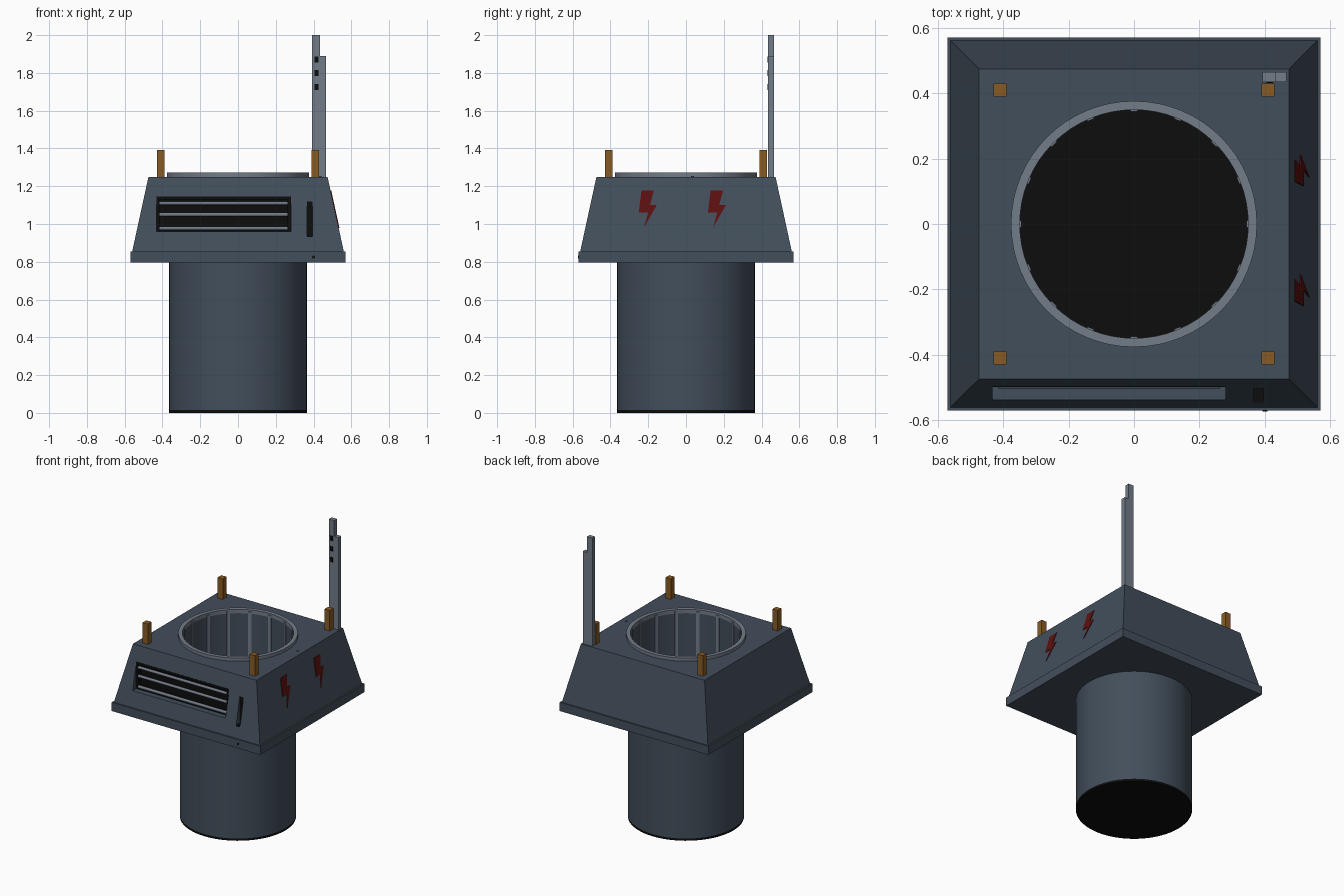
import bpy, bmesh, math
from mathutils import Matrix, Vector

if "Cube" in bpy.data.objects:
    bpy.data.objects.remove(bpy.data.objects["Cube"])


def material(name, r, g, b):
    m = bpy.data.materials.new(name)
    m.use_nodes = True
    m.diffuse_color = (r, g, b, 1)
    m.node_tree.nodes["Principled BSDF"].inputs["Base Color"].default_value = (r, g, b, 1)
    return m


SLATE = material("slate", 0.055, 0.077, 0.105)
GREY = material("light_grey", 0.17, 0.20, 0.245)
BLACK = material("black", 0.004, 0.004, 0.004)
ORANGE = material("burnt_orange", 0.25, 0.105, 0.017)
RED = material("dark_red", 0.11, 0.005, 0.005)


def finish(name, bm, mat, smooth=False):
    bmesh.ops.recalc_face_normals(bm, faces=bm.faces)
    mesh = bpy.data.meshes.new(name)
    bm.to_mesh(mesh)
    bm.free()
    ob = bpy.data.objects.new(name, mesh)
    bpy.context.collection.objects.link(ob)
    mesh.materials.append(mat)
    bpy.ops.object.select_all(action="DESELECT")
    ob.select_set(True)
    bpy.context.view_layer.objects.active = ob
    if smooth:
        bpy.ops.object.shade_smooth_by_angle(angle=math.radians(35))
    return ob


def box(name, x, y, z, mat, turn=0):
    """Box spanning the given (low, high) ranges, turned about z at the origin."""
    bm = bmesh.new()
    bmesh.ops.create_cube(bm, size=1)
    for v in bm.verts:
        v.co = Vector([(r[0] + r[1]) / 2 + c * (r[1] - r[0]) for r, c in zip((x, y, z), v.co)])
    bm.transform(Matrix.Rotation(turn, 4, "Z"))
    return finish(name, bm, mat)


def rod(name, radius, length, centre, axis, mat, segments=16):
    bm = bmesh.new()
    bmesh.ops.create_cone(bm, cap_ends=True, segments=segments, radius1=radius,
                          radius2=radius, depth=length)
    turn = Vector((0, 0, 1)).rotation_difference(Vector(axis)).to_matrix().to_4x4()
    bm.transform(Matrix.Translation(centre) @ turn)
    return finish(name, bm, mat, True)


def lathe(name, inner, outer, low, high, mat, segments=64):
    """Hollow round ring or tube."""
    bm = bmesh.new()
    rings = []
    for i in range(segments):
        a = math.tau * i / segments
        rings.append([bm.verts.new((r * math.cos(a), r * math.sin(a), z))
                      for r, z in ((inner, low), (outer, low), (outer, high), (inner, high))])
    for i in range(segments):
        p, q = rings[i - 1], rings[i]
        for k in range(4):
            bm.faces.new((p[k - 1], q[k - 1], q[k], p[k]))
    return finish(name, bm, mat, True)


def cut(target, cutter):
    cutter.hide_render = True
    mod = target.modifiers.new("cut", "BOOLEAN")
    mod.operation = "DIFFERENCE"
    mod.solver = "EXACT"
    mod.object = cutter
    bpy.context.view_layer.objects.active = target
    bpy.ops.object.modifier_apply(modifier=mod.name)
    bpy.data.objects.remove(cutter)


# Tapered square housing with a flange round its foot
bm = bmesh.new()
layers = []
for half, z in ((0.57, 0.795), (0.57, 0.855), (0.56, 0.855), (0.474, 1.25)):
    layers.append([bm.verts.new((sx * half, sy * half, z))
                   for sx, sy in ((-1, -1), (1, -1), (1, 1), (-1, 1))])
for a, b in zip(layers, layers[1:]):
    for k in range(4):
        bm.faces.new((a[k - 1], a[k], b[k], b[k - 1]))
bm.faces.new(layers[0])
bm.faces.new(layers[-1])
housing = finish("housing", bm, SLATE)
VENT_X, VENT_Z = (-0.432, 0.28), (0.96, 1.146)
SLOT_X, SLOT_Z = (0.365, 0.395), (0.93, 1.12)
cut(housing, rod("well_cutter", 0.358, 1, (0, 0, 1), (0, 0, 1), SLATE, 64))
cut(housing, box("vent_cutter", VENT_X, (-0.7, -0.46), VENT_Z, SLATE))
cut(housing, box("slot_cutter", SLOT_X, (-0.7, -0.48), SLOT_Z, SLATE))

# Round barrel, black base, top rim and inner ribs
lathe("barrel", 0.35, 0.365, 0.015, 1.25, SLATE)
rod("barrel_base", 0.365, 0.015, (0, 0, 0.0075), (0, 0, 1), BLACK, 64)
lathe("rim", 0.349, 0.376, 1.245, 1.272, GREY)
for i in range(16):
    box("inner_rib", (0.344, 0.354), (-0.011, 0.011), (0.015, 1.26), GREY, math.tau * i / 16)

# Front vent: backing, frame and round slats
box("vent_backing", VENT_X, (-0.47, -0.461), VENT_Z, BLACK)
(x0, x1), (z0, z1) = VENT_X, VENT_Z
FRAME_Y, T = (-0.498, -0.465), 0.017
for z in ((z0, z0 + T), (z1 - T, z1)):
    box("vent_frame_rail", VENT_X, FRAME_Y, z, BLACK)
for x in ((x0, x0 + T), (x1 - T, x1)):
    box("vent_frame_side", x, FRAME_Y, VENT_Z, BLACK)
for z in (0.977, 1.05, 1.11):
    rod("vent_slat", 0.01, x1 - x0 - 2 * T, ((x0 + x1) / 2, -0.493, z), (1, 0, 0), GREY)

# Narrow front slot lined in black
box("slot_backing", SLOT_X, (-0.5, -0.481), SLOT_Z, BLACK)
box("slot_floor", SLOT_X, (-0.542, -0.5), (SLOT_Z[0], SLOT_Z[0] + 0.006), BLACK)

# Lightning plates lying on the sloping +x side
BOLT = ((-0.236, 1.178), (-0.17, 1.178), (-0.19, 1.102), (-0.155, 1.1),
        (-0.223, 0.98), (-0.2, 1.062), (-0.25, 1.06))
SLOPE = (0.56 - 0.474) / (1.25 - 0.855)
for shift in (0, 0.366):
    bm = bmesh.new()
    face = bm.faces.new([bm.verts.new((0.56 - (z - 0.855) * SLOPE - 0.002, y + shift, z))
                         for y, z in BOLT])
    grown = bmesh.ops.extrude_face_region(bm, geom=[face])["geom"]
    bmesh.ops.translate(bm, vec=(0.006, 0, 0),
                        verts=[g for g in grown if isinstance(g, bmesh.types.BMVert)])
    finish("lightning_plate", bm, RED)

# Corner posts
for sx in (-0.41, 0.41):
    for sy in (-0.41, 0.41):
        box("corner_post", (sx - 0.02, sx + 0.02), (sy - 0.02, sy + 0.02), (1.24, 1.392), ORANGE)

# Two-step mast with small dark windows
box("mast_tall", (0.393, 0.434), (0.434, 0.465), (1.24, 2.0), GREY)
box("mast_short", (0.434, 0.466), (0.434, 0.465), (1.24, 1.89), GREY)
for z in (1.725, 1.8, 1.872):
    box("mast_window", (0.405, 0.425), (0.431, 0.436), (z - 0.016, z + 0.016), BLACK)

# Small studs on the flange and top
rod("flange_stud", 0.008, 0.006, (0.4, -0.57, 0.825), (0, 1, 0), BLACK)
rod("top_stud", 0.008, 0.006, (0.434, 0.034, 1.25), (0, 0, 1), SLATE)
